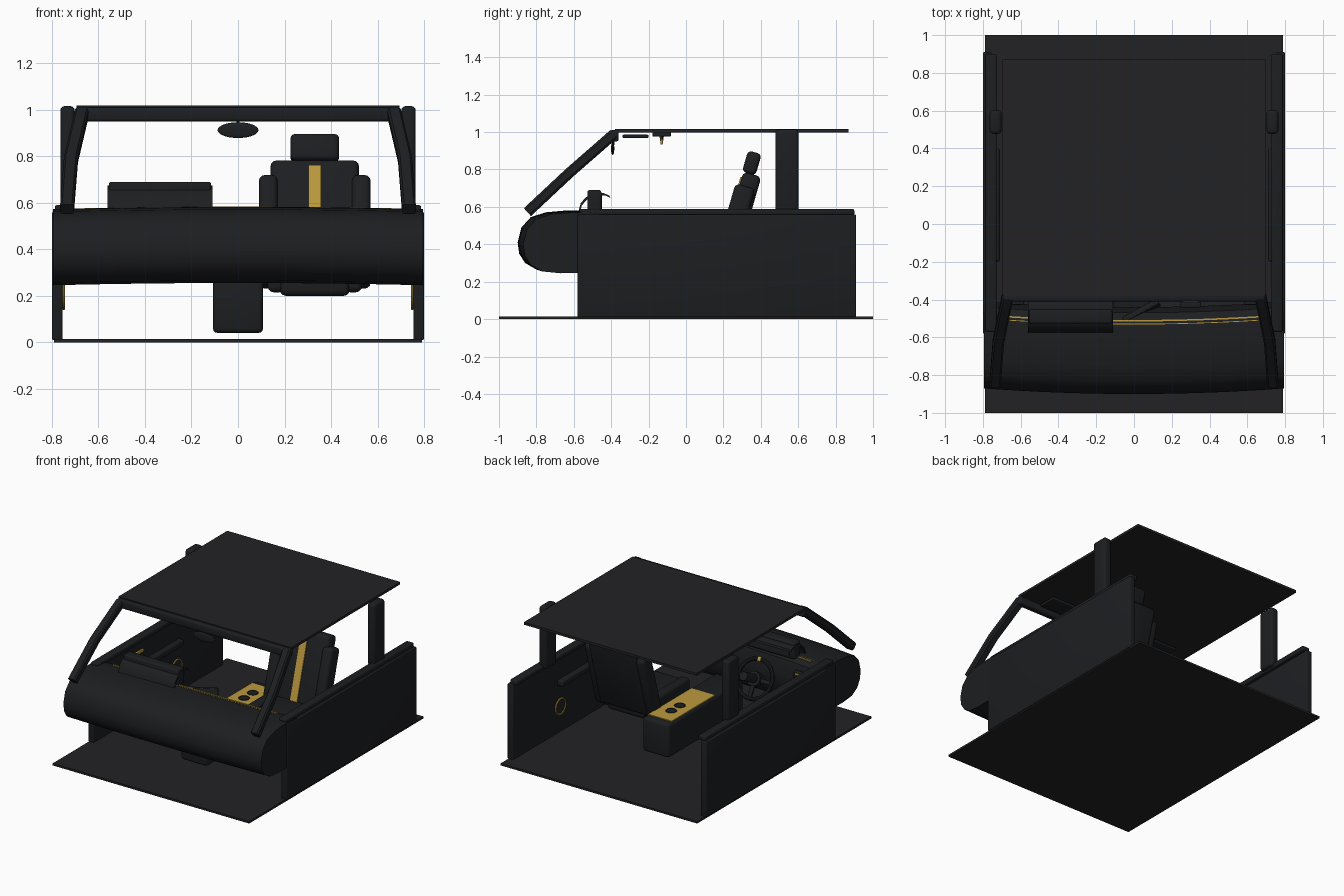
import bpy, bmesh, math
from mathutils import Matrix, Vector

if "Cube" in bpy.data.objects:
    bpy.data.objects.remove(bpy.data.objects["Cube"])


def material(name, rgb):
    m = bpy.data.materials.new(name)
    m.diffuse_color = (*rgb, 1)
    m.use_nodes = True
    m.node_tree.nodes["Principled BSDF"].inputs["Base Color"].default_value = m.diffuse_color
    return m


BLACK = material("black_trim", (0.012, 0.013, 0.015))
DARK = material("dark_carpet", (0.016, 0.016, 0.018))
GOLD = material("gold_accent", (0.50, 0.32, 0.05))
GREY = material("light_grey", (0.5, 0.5, 0.5))


def finish(name, bm, mat):
    bmesh.ops.recalc_face_normals(bm, faces=bm.faces)
    me = bpy.data.meshes.new(name)
    bm.to_mesh(me)
    bm.free()
    ob = bpy.data.objects.new(name, me)
    bpy.context.collection.objects.link(ob)
    me.materials.append(mat)
    bpy.ops.object.select_all(action='DESELECT')
    ob.select_set(True)
    bpy.context.view_layer.objects.active = ob
    bpy.ops.object.shade_smooth_by_angle(angle=math.radians(35))
    return ob


def box(name, loc, size, mat=BLACK, bevel=0.0, rot=(0, 0, 0)):
    bm = bmesh.new()
    bmesh.ops.create_cube(bm, size=1)
    bmesh.ops.scale(bm, vec=size, verts=bm.verts)
    if bevel:
        bmesh.ops.bevel(bm, geom=bm.edges[:], offset=bevel, segments=3,
                        profile=0.5, affect='EDGES')
    ob = finish(name, bm, mat)
    ob.location, ob.rotation_euler = loc, rot
    return ob


def cylinder(name, loc, r, h, mat=BLACK, rot=(0, 0, 0), r2=None):
    bm = bmesh.new()
    bmesh.ops.create_cone(bm, cap_ends=True, segments=28, radius1=r,
                          radius2=r if r2 is None else r2, depth=h)
    ob = finish(name, bm, mat)
    ob.location, ob.rotation_euler = loc, rot
    return ob


def loft(name, rings, mat=BLACK, closed=False):
    bm = bmesh.new()
    vs = [[bm.verts.new(p) for p in ring] for ring in rings]
    pairs = list(zip(vs, vs[1:])) + ([(vs[-1], vs[0])] if closed else [])
    n = len(rings[0])
    for a, b in pairs:
        for i in range(n):
            bm.faces.new((a[i], a[(i + 1) % n], b[(i + 1) % n], b[i]))
    if not closed:
        bm.faces.new(vs[0])
        bm.faces.new(vs[-1])
    return finish(name, bm, mat)


def torus(name, loc, R, r, mat=BLACK, rot=(0, 0, 0)):
    rings = []
    for i in range(40):
        a = math.tau * i / 40
        rings.append([((R + r * math.cos(b)) * math.cos(a),
                       (R + r * math.cos(b)) * math.sin(a), r * math.sin(b))
                      for b in [math.tau * j / 10 for j in range(10)]])
    ob = loft(name, rings, mat, True)
    ob.location, ob.rotation_euler = loc, rot
    return ob


def dash_bow(x, y, z):
    t = (x / 0.8) ** 2
    return (x, y + 0.03 * t, z - 0.01 * t)


# floor and roof
box("floor", (0, 0, 0.0075), (1.58, 2, 0.015), DARK)
box("roof_lining", (0, 0.245, 1.008), (1.39, 1.25, 0.018), DARK)
box("roof_header", (0, -0.385, 0.98), (1.39, 0.05, 0.06), BLACK, 0.012)

# dashboard: rounded section swept across the car with a slight bow
profile = [(-.55, .582), (-.65, .58), (-.75, .571), (-.83, .545), (-.88, .49),
           (-.90, .41), (-.892, .35), (-.86, .30), (-.80, .265), (-.70, .255),
           (-.50, .26), (-.45, .33), (-.44, .45), (-.47, .555), (-.50, .577)]
xs = [-0.795 + 1.59 * i / 16 for i in range(17)]
loft("dashboard", [[dash_bow(x, y, z) for y, z in profile] for x in xs])

# gold trim lines on the dashboard
for k, y in enumerate((-0.512, -0.53)):
    w = 0.004 if k == 0 else 0.002
    line = [-0.66 + 1.32 * i / 16 for i in range(17)]
    loft("dash_trim_%d" % k, [[dash_bow(x, y + a * w, 0.578 + b * 0.005)
         for a, b in ((-1, -1), (1, -1), (1, 1), (-1, 1))] for x in line], GOLD)

# instrument cluster with arched hood
box("instrument_cluster", (-0.335, -0.49, 0.63), (0.44, 0.075, 0.12), BLACK, 0.012)
arch = [(-.575, .575), (-.563, .62), (-.535, .652), (-.49, .672), (-.44, .674), (-.41, .66)]
shell = arch + [(y + 0.006, z - 0.012) for y, z in reversed(arch)]
loft("instrument_hood", [[(x, y, z) for y, z in shell] for x in (-0.56, -0.11)])
box("instrument_display", (-0.335, -0.45, 0.625), (0.36, 0.004, 0.07), DARK)

# centre screen turned to the driver
box("centre_screen", (0.04, -0.465, 0.50), (0.21, 0.03, 0.16), BLACK, 0.006,
    (-0.12, 0, 0.5))

# dashboard vents
for x in (-0.64, 0.3, 0.64):
    y = -0.432 + 0.03 * (x / 0.8) ** 2
    box("dash_vent", (x, y, 0.49), (0.11, 0.03, 0.06), BLACK, 0.006)
    box("dash_vent_strip", (x, y + 0.016, 0.505), (0.08, 0.006, 0.01), GOLD)

# steering wheel
tilt = Matrix.Rotation(math.radians(-62), 4, 'X')
hub = Vector((-0.33, -0.32, 0.425))
wrot = tilt.to_euler()


def on_wheel(x, y, z):
    return hub + tilt @ Vector((x, -y, z))


torus("steering_rim", hub, 0.135, 0.015, BLACK, wrot)
cylinder("steering_hub", on_wheel(0, 0, 0), 0.05, 0.035, BLACK, wrot)
cylinder("steering_badge", on_wheel(0, 0, 0.02), 0.02, 0.012, GOLD, wrot)
cylinder("steering_badge_back", on_wheel(0, 0, -0.02), 0.02, 0.012, GOLD, wrot)
cylinder("steering_column", on_wheel(0, 0, 0.08), 0.03, 0.14, BLACK, wrot)
cylinder("steering_column_back", on_wheel(0, 0, -0.08), 0.03, 0.01, BLACK, wrot)
for s in (-1, 1):
    box("steering_spoke", on_wheel(s * 0.085, 0, 0), (0.09, 0.03, 0.015), BLACK, 0.004, wrot)
    box("spoke_button", on_wheel(s * 0.075, 0, -0.012), (0.04, 0.025, 0.012), GREY, 0, wrot)
box("steering_lower_spoke", on_wheel(0, -0.085, 0), (0.03, 0.09, 0.015), BLACK, 0.004, wrot)
box("steering_marker", hub + Vector((0, -0.063, 0.119)), (0.025, 0.033, 0.033), GOLD, 0.003, wrot)

# centre console with cup holders
box("console", (0, -0.08, 0.163), (0.215, 0.86, 0.246), BLACK, 0.02)
box("console_plate", (0, 0.05, 0.287), (0.19, 0.5, 0.01), GOLD)
for y in (0.07, 0.17):
    torus("cup_holder_ring", (0, y, 0.292), 0.034, 0.004, BLACK)
    cylinder("cup_holder", (0, y, 0.291), 0.032, 0.006, BLACK)

# passenger seat
sx, lean = 0.33, (-0.28, 0, 0)
box("seat_cushion", (sx, -0.01, 0.26), (0.30, 0.48, 0.12), BLACK, 0.025)
box("seat_back", (sx, 0.28, 0.515), (0.38, 0.10, 0.54), BLACK, 0.025, lean)
box("headrest", (sx, 0.352, 0.835), (0.21, 0.075, 0.118), BLACK, 0.022, lean)
box("seat_stripe", (sx, 0.231, 0.529), (0.055, 0.012, 0.48), GOLD, 0, lean)
for s in (-1, 1):
    box("cushion_bolster", (sx + s * 0.165, -0.01, 0.28), (0.075, 0.46, 0.13), BLACK, 0.025)
    box("back_bolster", (sx + s * 0.2, 0.25, 0.475), (0.08, 0.11, 0.49), BLACK, 0.025, lean)
    cylinder("headrest_post", (sx + s * 0.05, 0.338, 0.775), 0.008, 0.08, BLACK, lean)

# doors and pillars, both sides
for s in (-1, 1):
    box("door", (s * 0.777, 0.165, 0.285), (0.047, 1.49, 0.55), BLACK, 0.008)
    box("door_rail", (s * 0.757, 0.165, 0.572), (0.06, 1.47, 0.036), BLACK, 0.01)
    box("armrest", (s * 0.735, 0.1, 0.38), (0.05, 0.6, 0.045), BLACK, 0.012)
    box("door_handle", (s * 0.745, -0.07, 0.48), (0.015, 0.09, 0.02), GOLD, 0.004)
    quarter = (0, math.pi / 2, 0)
    torus("speaker_ring", (s * 0.749, 0.37, 0.20), 0.056, 0.006, GOLD, quarter)
    cylinder("speaker", (s * 0.752, 0.37, 0.20), 0.054, 0.006, DARK, quarter)
    path = [(0.735, -0.848, 0.572), (0.718, -0.62, 0.785), (0.67, -0.385, 0.99)]
    rings = []
    for x, y, z in path:
        rings.append([(s * (x + a * 0.030), y - b * 0.019, z + b * 0.021)
                      for a, b in ((-1, -.6), (-.7, -1), (.7, -1), (1, -.6),
                                   (1, .6), (.7, 1), (-.7, 1), (-1, .6))])
    loft("front_pillar", rings)
    box("centre_pillar", (s * 0.733, 0.54, 0.79), (0.062, 0.125, 0.45), BLACK, 0.018)
    box("sun_visor", (s * 0.35, -0.27, 0.977), (0.38, 0.14, 0.018), BLACK, 0.006)

# rear view mirror
bm = bmesh.new()
bmesh.ops.create_uvsphere(bm, u_segments=28, v_segments=14, radius=1)
bmesh.ops.scale(bm, vec=(0.088, 0.009, 0.034), verts=bm.verts)
finish("rear_mirror", bm, BLACK).location = (0, -0.392, 0.912)
cylinder("mirror_stem", (0, -0.388, 0.955), 0.007, 0.05)

# overhead light panel
box("overhead_panel", (0, -0.13, 0.988), (0.2, 0.1, 0.024), BLACK, 0.006)
cylinder("overhead_lamp", (0, -0.13, 0.957), 0.005, 0.045, GOLD, (0, 0, 0), 0.012)
for s in (-1, 1):
    cylinder("overhead_switch", (s * 0.085, -0.13, 0.97), 0.007, 0.02, BLACK)
